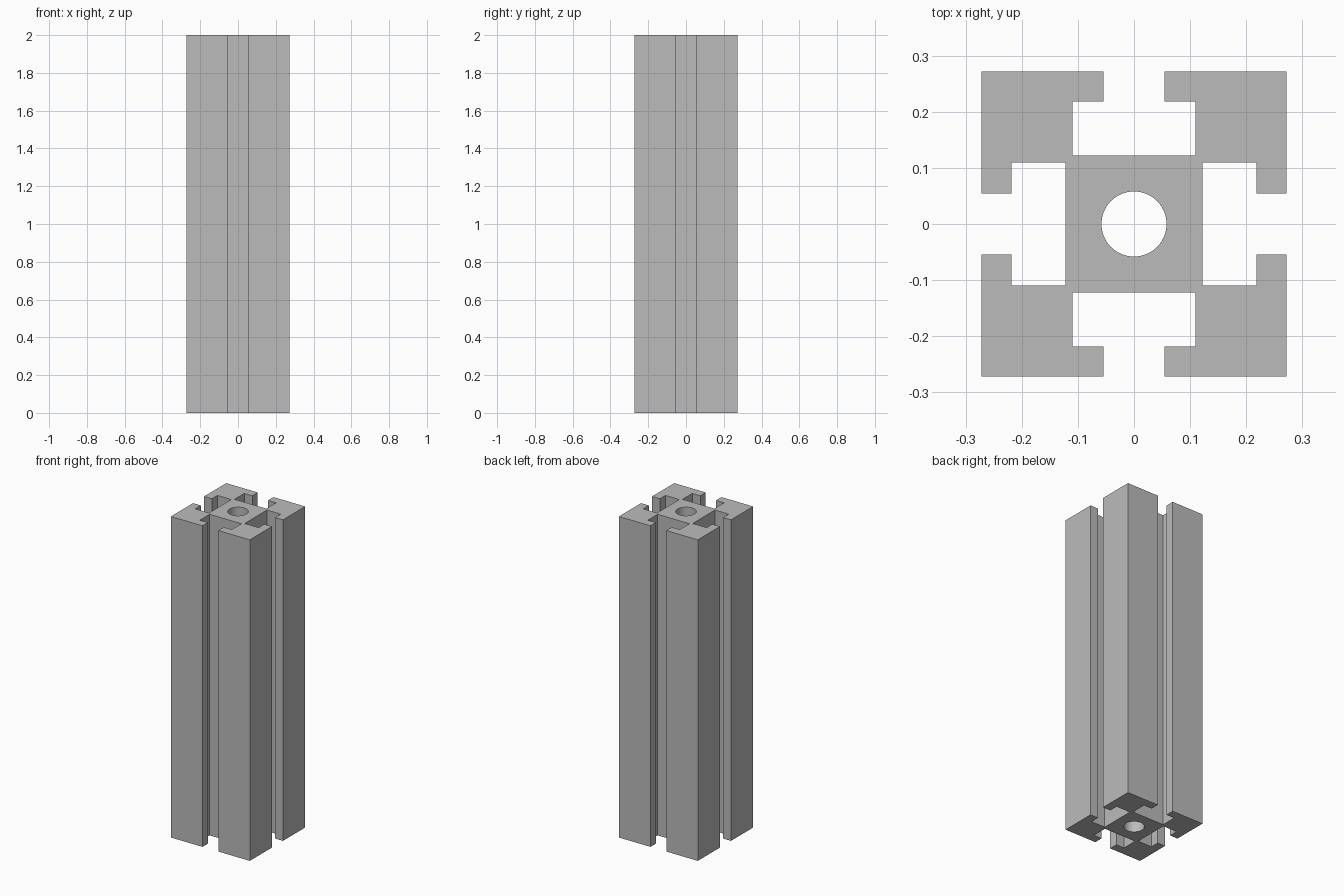
import bpy
import bmesh
from math import cos, sin, pi, radians
from mathutils import Matrix

cube = bpy.data.objects.get("Cube")
if cube:
    bpy.data.objects.remove(cube, do_unlink=True)

LENGTH = 2.0
OUTER = 0.272    # half width of the bar
LIP = 0.2185     # inner side of the slot lips
CORE = 0.1225    # half width of the core
CAVITY = 0.1095  # half width of the slot cavity
SLOT = 0.0545    # half width of the slot opening
BORE = 0.058
BORE_SIDES = 64

grey = bpy.data.materials.new("aluminium_grey")
grey.use_nodes = True
colour = (0.5, 0.5, 0.5, 1.0)
grey.diffuse_color = colour
grey.node_tree.nodes["Principled BSDF"].inputs["Base Color"].default_value = colour

bm = bmesh.new()


def add_loop(points):
    verts = [bm.verts.new((x, y, 0)) for x, y in points]
    return [bm.edges.new((a, b)) for a, b in zip(verts, verts[1:] + verts[:1])]


# One quarter of the T-slot outline, turned four times
quarter = [(CORE, CAVITY), (LIP, CAVITY), (LIP, SLOT), (OUTER, SLOT), (OUTER, OUTER),
           (SLOT, OUTER), (SLOT, LIP), (CAVITY, LIP), (CAVITY, CORE)]
outline = []
for turn in range(4):
    spin = Matrix.Rotation(turn * pi / 2, 2)
    for x, y in quarter:
        outline.append((spin[0][0] * x + spin[0][1] * y, spin[1][0] * x + spin[1][1] * y))

# Round bore through the core
steps = [2 * pi * i / BORE_SIDES for i in range(BORE_SIDES)]
bore = [(BORE * cos(a), BORE * sin(a)) for a in steps]

# Fill the section and extrude it to full length
edges = add_loop(outline) + add_loop(bore)
bmesh.ops.triangle_fill(bm, edges=edges, use_beauty=True, normal=(0, 0, 1))
result = bmesh.ops.extrude_face_region(bm, geom=bm.faces[:], use_keep_orig=True)
top = [g for g in result["geom"] if isinstance(g, bmesh.types.BMVert)]
bmesh.ops.translate(bm, verts=top, vec=(0, 0, LENGTH))
bmesh.ops.recalc_face_normals(bm, faces=bm.faces[:])

mesh = bpy.data.meshes.new("slotted_bar")
bm.to_mesh(mesh)
bm.free()
mesh.materials.append(grey)
bar = bpy.data.objects.new("slotted_bar", mesh)
bpy.context.collection.objects.link(bar)

# Smooth bore, sharp profile edges
bpy.ops.object.select_all(action="DESELECT")
bar.select_set(True)
bpy.context.view_layer.objects.active = bar
bpy.ops.object.shade_smooth_by_angle(angle=radians(30))
